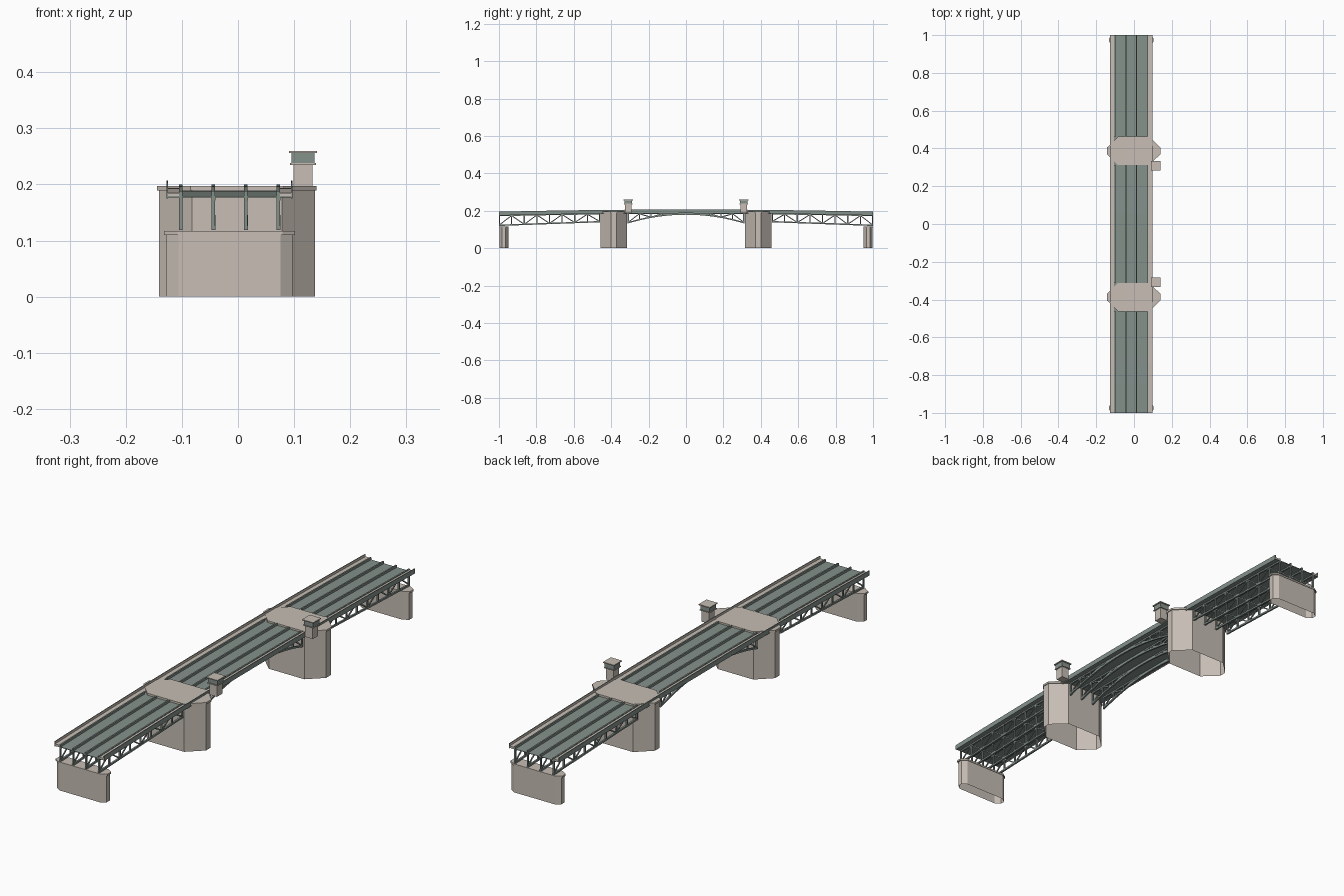
import bpy, bmesh

if "Cube" in bpy.data.objects:
    bpy.data.objects.remove(bpy.data.objects["Cube"])


def material(name, rgb):
    m = bpy.data.materials.new(name)
    m.use_nodes = True
    m.diffuse_color = (*rgb, 1)
    m.node_tree.nodes["Principled BSDF"].inputs["Base Color"].default_value = (*rgb, 1)
    return m


stone = material("warm stone", (0.57, 0.515, 0.46))
green = material("grey green", (0.235, 0.285, 0.26))

CX = -0.015          # bridge deck centre line
PIER_Y = 0.387       # pier centre distance
PIER_IN, PIER_OUT = 0.312, 0.46


def finish(name, bm, mats, rule=None):
    bmesh.ops.recalc_face_normals(bm, faces=bm.faces)
    bm.normal_update()
    mesh = bpy.data.meshes.new(name)
    if rule:
        for f in bm.faces:
            f.material_index = rule(f)
    bm.to_mesh(mesh)
    bm.free()
    for m in mats:
        mesh.materials.append(m)
    ob = bpy.data.objects.new(name, mesh)
    bpy.context.collection.objects.link(ob)


def strip(bm, x, w, y0, y1, bottom, top, n=1):
    """Bar running along y whose lower and upper edges follow two functions."""
    last = None
    for i in range(n + 1):
        y = y0 + (y1 - y0) * i / n
        ring = [bm.verts.new((x + s * w / 2, y, z)) for s, z in
                ((-1, bottom(y)), (1, bottom(y)), (1, top(y)), (-1, top(y)))]
        if last:
            for k in range(4):
                j = (k + 1) % 4
                bm.faces.new((last[k], last[j], ring[j], ring[k]))
        if i in (0, n):
            bm.faces.new(ring)
        last = ring


def box(bm, x, y, w, d, z0, z1):
    strip(bm, x, w, y - d / 2, y + d / 2, lambda v: z0, lambda v: z1)


def prism(bm, points, z0, z1, closed):
    low = [bm.verts.new((x, y, z0)) for x, y in points]
    high = [bm.verts.new((x, y, z1)) for x, y in points]
    if closed:
        bm.faces.new(low)
    bm.faces.new(high)
    for i in range(len(low)):
        j = (i + 1) % len(low)
        bm.faces.new((low[i], low[j], high[j], high[i]))


def octagon(cx, cy, face, tip, half_face, half_depth):
    """Plan with long faces along x and cut corners."""
    return [(cx + sx * a, cy + sy * b) for sx, sy, a, b in (
        (-1, -1, face, half_depth), (1, -1, face, half_depth),
        (1, -1, tip, half_face), (1, 1, tip, half_face),
        (1, 1, face, half_depth), (-1, 1, face, half_depth),
        (-1, 1, tip, half_face), (-1, -1, tip, half_face))]


def road(y):
    return 0.191 - 0.012 * y * y


def offset(f, d):
    return lambda y: f(y) + d


soffit = offset(road, -0.002)


def lower(y):
    """Bottom chord: cambered side spans, arched main span."""
    if abs(y) < PIER_Y:
        return 0.179 - 0.047 * (y / PIER_IN) ** 2
    return 0.119 + 0.036 * (1 - abs(y))


# Thin cambered deck
bm = bmesh.new()
strip(bm, CX, 0.222, -1, 1, soffit, road, 40)
finish("deck", bm, [green])

# Stone walkways behind green parapets that are stone on the inside
for side, label in ((-1, "right"), (1, "left")):
    bm = bmesh.new()
    strip(bm, CX + side * 0.1, 0.02, -1, 1, road, offset(road, 0.006), 40)
    finish(label + "_walkway", bm, [stone])
    bm = bmesh.new()
    strip(bm, CX + side * 0.111, 0.003, -1, 1, offset(road, -0.004), offset(road, 0.016), 40)
    finish(label + "_parapet", bm, [green, stone],
           lambda f: 1 if f.normal.x * side < -0.5 else 0)

# Trusses: chords, posts and zigzag braces on four lines, with ribs above the road
spans = (("front_span", -1, -PIER_OUT, 8), ("main_span", -PIER_IN, PIER_IN, 10),
         ("back_span", PIER_OUT, 1, 8))
lines = [CX + 0.058 * (i - 1.5) for i in range(4)]
for name, y0, y1, panels in spans:
    bm = bmesh.new()
    ribs = bmesh.new()
    step = (y1 - y0) / panels
    for x in lines:
        strip(bm, x, 0.007, y0, y1, offset(soffit, -0.006), soffit, 20)
        strip(bm, x, 0.007, y0, y1, lower, offset(lower, 0.007), 20)
        strip(ribs, x, 0.006, y0, y1, road, offset(road, 0.009), 20)
        for i in range(panels + 1):
            y = min(max(y0 + i * step, y0 + 0.003), y1 - 0.003)
            strip(bm, x, 0.006, y - 0.003, y + 0.003, lower, soffit)
            if i == panels:
                continue
            a, b = y0 + i * step, y0 + (i + 1) * step
            za, zb = lower(a) + 0.004, soffit(b) - 0.004
            if i % 2:
                za, zb = soffit(a) - 0.004, lower(b) + 0.004
            line = lambda v: za + (zb - za) * (v - a) / (b - a)
            strip(bm, x, 0.004, a, b, offset(line, -0.003), offset(line, 0.003))
    finish(name + "_trusses", bm, [green])
    finish(name + "_ribs", ribs, [green])

for s, label in ((-1, "front"), (1, "back")):
    # Hollow river pier and its cap, which interrupts the road
    y = s * PIER_Y
    bm = bmesh.new()
    prism(bm, octagon(-0.002, y, 0.08, 0.139, 0.015, 0.071), 0, 0.19, False)
    finish(label + "_pier", bm, [stone])
    bm = bmesh.new()
    prism(bm, octagon(-0.002, y, 0.083, 0.142, 0.017, 0.075), 0.189, 0.197, True)
    finish(label + "_pier_cap", bm, [stone])

    # Hollow abutment and cap
    y = s * 0.974
    bm = bmesh.new()
    prism(bm, octagon(CX, y, 0.091, 0.112, 0.01, 0.024), 0, 0.11, False)
    finish(label + "_abutment", bm, [stone])
    bm = bmesh.new()
    prism(bm, octagon(CX, y, 0.094, 0.117, 0.011, 0.026), 0.11, 0.117, True)
    finish(label + "_abutment_cap", bm, [stone])

    # Control tower with a glazed band
    x, y = 0.116, s * 0.308
    for part, width, z0, z1, mat in (
            ("tower_body", 0.034, 0.188, 0.235, stone),
            ("tower_sill", 0.046, 0.235, 0.238, stone),
            ("tower_windows", 0.041, 0.238, 0.256, green),
            ("tower_roof", 0.05, 0.256, 0.26, stone)):
        bm = bmesh.new()
        box(bm, x, y, width, width, z0, z1)
        finish(label + "_" + part, bm, [mat])
